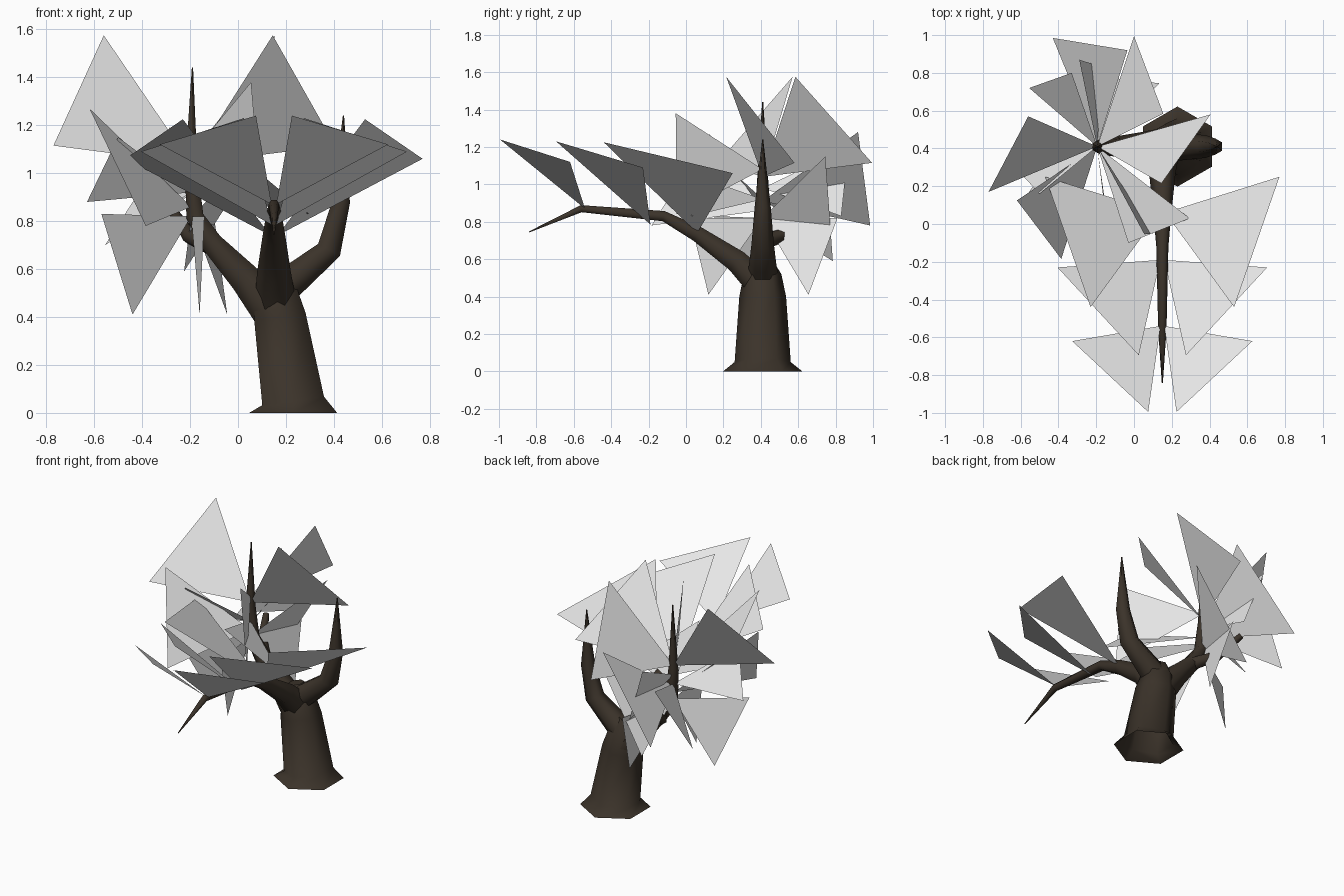
import bpy, bmesh, math
from mathutils import Vector


def material(name, rgb):
    m = bpy.data.materials.new(name)
    m.diffuse_color = (*rgb, 1)
    return m


BARK = material("dark bark", (0.044, 0.033, 0.023))
LEAF = material("pale leaf", (0.8, 0.8, 0.8))


def finish(bm, name, mat):
    me = bpy.data.meshes.new(name)
    bm.to_mesh(me)
    bm.free()
    me.materials.append(mat)
    ob = bpy.data.objects.new(name, me)
    bpy.context.collection.objects.link(ob)
    return ob


def tube(name, path, ref=(0, 1, 0), sides=6):
    """Tapered limb, open at its start, through (x, y, z, radius) points."""
    bm = bmesh.new()
    pts = [Vector(p[:3]) for p in path]
    rings = []
    for i, p in enumerate(path):
        t = (pts[min(i + 1, len(pts) - 1)] - pts[max(i - 1, 0)]).normalized()
        u = Vector(ref)
        u = (u - t * u.dot(t)).normalized()
        v = t.cross(u)
        rings.append([bm.verts.new(pts[i] + p[3] * (u * math.cos(a) + v * math.sin(a)))
                      for a in (2 * math.pi * k / sides for k in range(sides))])
    for a, b in zip(rings, rings[1:]):
        for k in range(sides):
            j = (k + 1) % sides
            bm.faces.new((a[k], a[j], b[j], b[k]))
    bm.faces.new(rings[-1])
    for f in bm.faces:
        f.smooth = len(f.verts) == 4
    return finish(bm, name, BARK)


def leaf(name, root, a, b):
    """Single triangular leaf card, normal turned upward."""
    bm = bmesh.new()
    f = bm.faces.new([bm.verts.new(p) for p in (root, a, b)])
    f.normal_update()
    if f.normal.z < 0:
        f.normal_flip()
    return finish(bm, name, LEAF)


# Trunk and limbs
tube("trunk", [(0.23, 0.41, 0, 0.212), (0.23, 0.41, 0.05, 0.15),
               (0.175, 0.41, 0.40, 0.125), (0.155, 0.41, 0.52, 0.10), (0.14, 0.41, 0.60, 0.05)])
tube("front_branch", [(0.155, 0.38, 0.48, 0.085), (0.15, 0.27, 0.59, 0.07), (0.15, 0.06, 0.735, 0.048),
                      (0.15, -0.12, 0.83, 0.032), (0.15, -0.56, 0.87, 0.022),
                      (0.15, -0.84, 0.745, 0.003)], ref=(1, 0, 0))
tube("right_branch", [(0.16, 0.41, 0.50, 0.085), (0.26, 0.41, 0.58, 0.072), (0.38, 0.41, 0.68, 0.06),
                      (0.43, 0.41, 0.88, 0.043), (0.44, 0.41, 1.24, 0.003)])
tube("left_branch", [(0.16, 0.41, 0.40, 0.10), (0.03, 0.41, 0.56, 0.075), (-0.11, 0.41, 0.71, 0.052),
                     (-0.18, 0.41, 0.82, 0.042), (-0.195, 0.41, 1.02, 0.03), (-0.19, 0.41, 1.44, 0.003)])
tube("back_twig", [(-0.09, 0.41, 0.69, 0.045), (-0.2, 0.54, 0.735, 0.034),
                   (-0.27, 0.68, 0.84, 0.02)], ref=(0, 0, 1))

# Mirrored leaf pairs along the front branch (plane of symmetry x = 0.15)
pairs = [((0.01, -0.54, 0.87), (0.075, -0.995, 1.24), (0.477, -0.62, 1.12)),
         ((0.01, -0.19, 0.785), (0.125, -0.695, 1.23), (0.555, -0.23, 1.09)),
         ((0.015, 0.06, 0.74), (0.38, -0.44, 1.225), (0.62, 0.25, 1.06))]
for i, tri in enumerate(pairs):
    for side, s in (("right", 1), ("left", -1)):
        leaf(f"front_leaf_{i + 1}_{side}", *[(0.15 + s * x, y, z) for x, y, z in tri])

# Leaf crown radiating from the left limb: root height, then two outer corners
crown = [(1.04, (-0.56, 0.57, 1.575), (-0.77, 0.17, 1.115)),
         (1.04, (0.145, 0.215, 1.575), (0.405, 0.58, 1.115)),
         (1.04, (0.155, 0.585, 1.575), (0.0, 0.995, 1.115)),
         (0.91, (-0.035, 0.92, 1.28), (-0.43, 0.985, 0.78)),
         (0.86, (-0.62, 0.125, 1.27), (-0.385, -0.185, 0.78)),
         (1.08, (0.055, -0.055, 1.38), (0.10, -0.05, 0.84)),
         (0.92, (-0.03, -0.10, 1.10), (0.295, 0.03, 0.83)),
         (0.98, (-0.29, 0.87, 1.20), (-0.165, 0.83, 0.83)),
         (0.92, (-0.555, 0.72, 0.70), (-0.33, 0.80, 1.05)),
         (0.82, (0.135, 0.745, 1.15), (-0.225, 0.785, 0.59)),
         (0.92, (-0.63, 0.30, 0.88), (-0.50, 0.16, 1.15)),
         (0.82, (-0.44, 0.33, 0.41), (-0.57, 0.15, 0.83)),
         (0.82, (-0.045, 0.655, 0.41), (-0.10, 0.81, 0.82)),
         (0.82, (-0.16, 0.12, 0.41), (-0.14, 0.02, 0.82))]
for i, (z, a, b) in enumerate(crown):
    leaf(f"crown_leaf_{i + 1}", (-0.195, 0.41, z), a, b)
